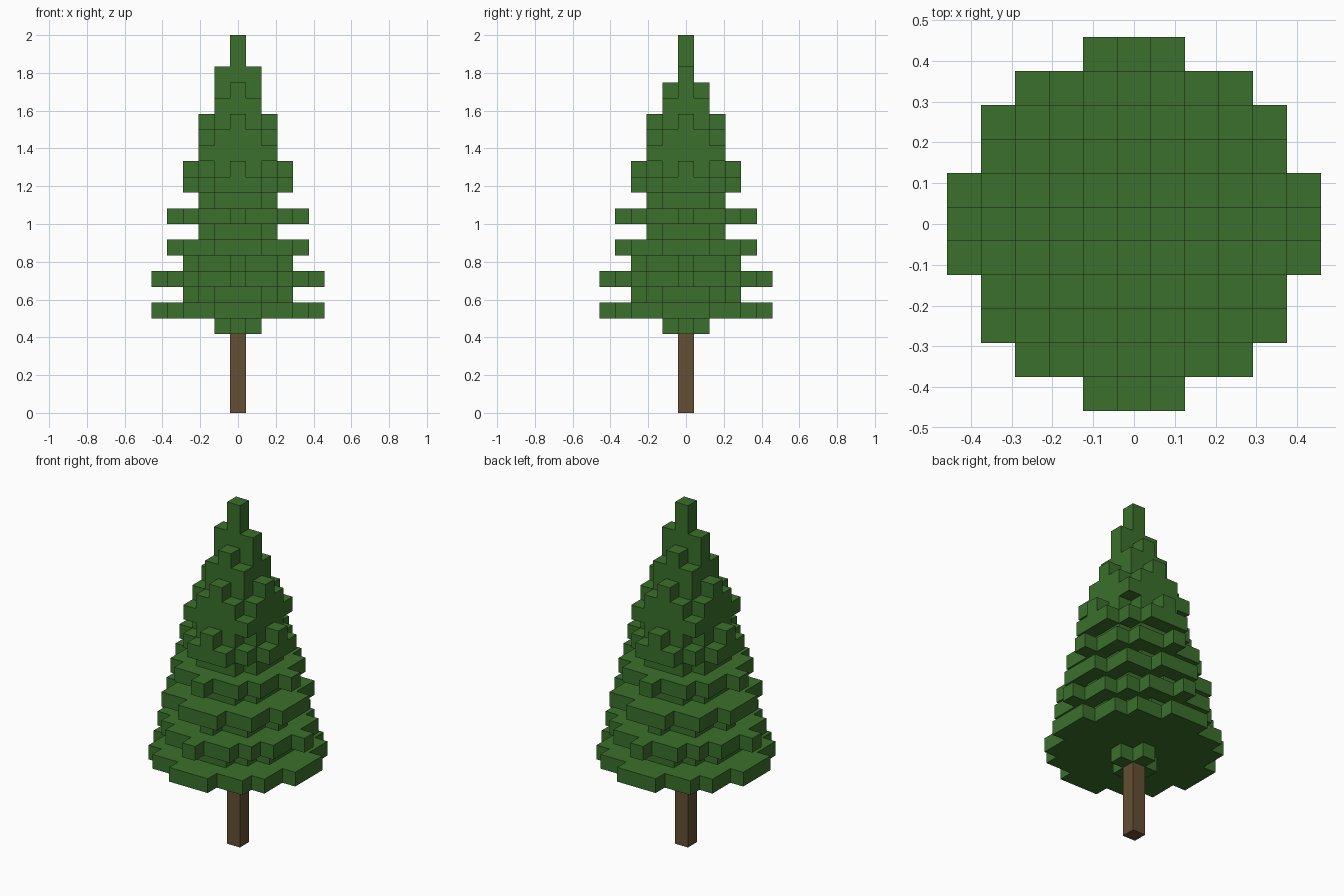
import bpy
import bmesh
from mathutils import Vector

cube = bpy.data.objects.get("Cube")
if cube:
    bpy.data.objects.remove(cube, do_unlink=True)

V = 1 / 12  # edge of one block


def make_material(name, rgb):
    mat = bpy.data.materials.new(name)
    mat.use_nodes = True
    mat.diffuse_color = (*rgb, 1)
    mat.node_tree.nodes["Principled BSDF"].inputs["Base Color"].default_value = (*rgb, 1)
    return mat


def disc(rows):
    """Cells of a symmetric disc; rows[i] is the half width at distance i from the middle."""
    return {(x, s * y) for y, w in enumerate(rows) for s in (-1, 1) for x in range(-w, w + 1)}


def build_blocks(name, cells, mat):
    """Mesh made of the exposed sides of all block cells."""
    bm = bmesh.new()
    for cell in cells:
        for axis in range(3):
            for sign in (-1, 1):
                n = Vector((0, 0, 0))
                n[axis] = sign
                if tuple(int(c + d) for c, d in zip(cell, n)) in cells:
                    continue
                u = Vector((0, 0, 0))
                u[(axis + 1) % 3] = 0.5
                w = n.cross(u)
                mid = Vector(cell) + Vector((0, 0, 0.5)) + n / 2
                bm.faces.new([bm.verts.new((mid + p) * V)
                              for p in (-u - w, u - w, u + w, w - u)])
    # Weld the sides and merge flat neighbours
    bmesh.ops.remove_doubles(bm, verts=bm.verts, dist=V / 100)
    bmesh.ops.dissolve_limit(bm, angle_limit=0.01, verts=bm.verts, edges=bm.edges)
    mesh = bpy.data.meshes.new(name)
    bm.to_mesh(mesh)
    bm.free()
    mesh.materials.append(mat)
    obj = bpy.data.objects.new(name, mesh)
    bpy.context.collection.objects.link(obj)
    return obj


green = make_material("needle green", (0.043, 0.162, 0.025))
brown = make_material("bark brown", (0.13, 0.08, 0.033))

# Trunk
TRUNK = 5
build_blocks("trunk", {(0, 0, z) for z in range(TRUNK)}, brown)

# Foliage layers from the bottom up
layers = [
    [1, 0],              # collar
    [5, 5, 4, 4, 3, 1],  # widest skirt
    [3, 3, 2, 1],
    [5, 4, 4, 3, 2, 0],
    [3, 2, 2, 0],
    [4, 4, 3, 3, 1],     # middle skirts
    [2, 2, 1],
    [4, 3, 3, 2, 0],
    [2, 2, 1],
    [3, 3, 2, 1],
    [3, 2, 1, 0],
    [2, 2, 2],           # crown
    [2, 2, 1],
    [2, 1, 0],
    [1, 1],
    [1, 0],
    [1],                 # tip
    [0],
    [0],
]
foliage = {(x, y, TRUNK + i) for i, rows in enumerate(layers) for x, y in disc(rows)}
build_blocks("foliage", foliage, green)
